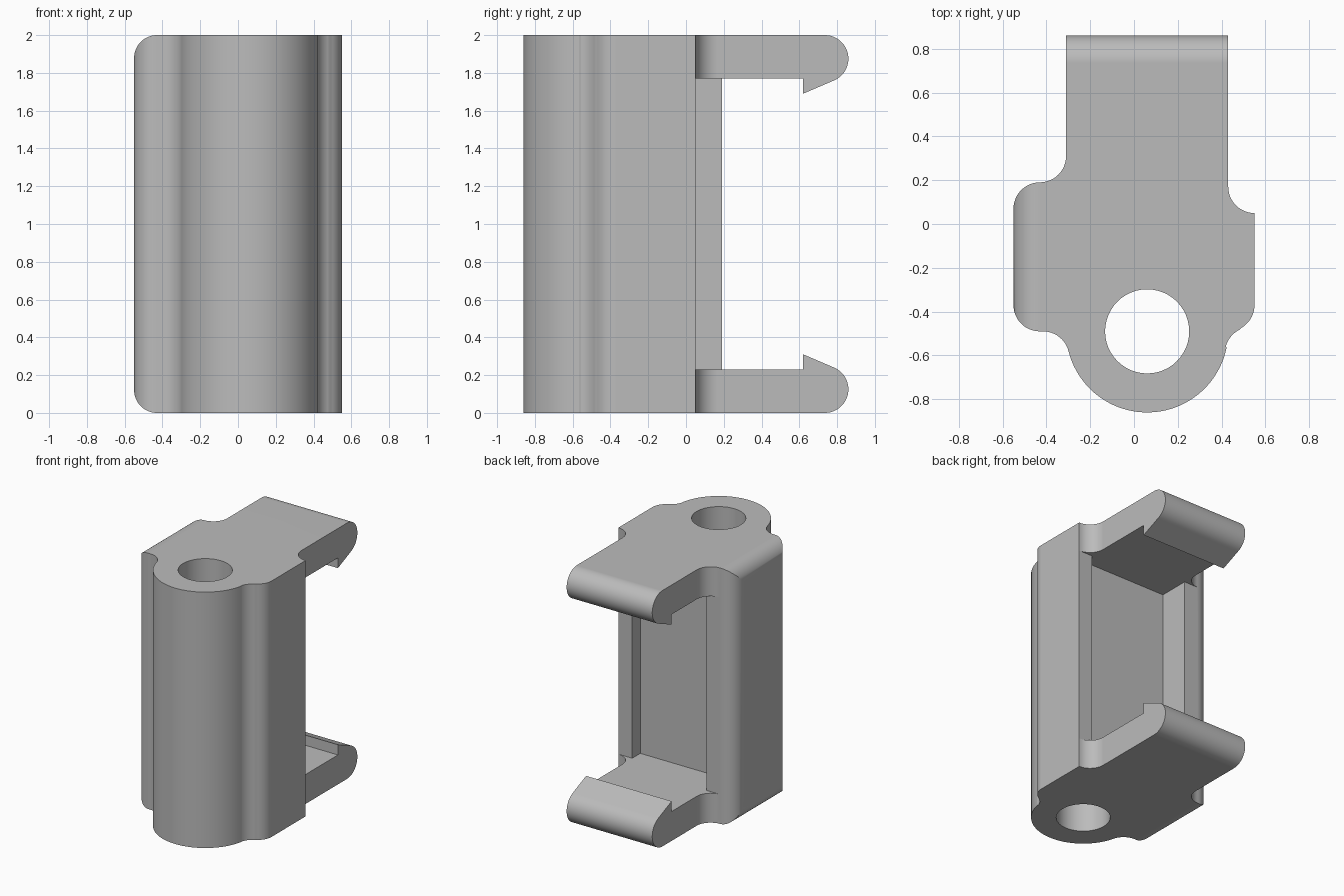
import bpy, bmesh
from math import sin, cos, radians
from mathutils import Vector

cube = bpy.data.objects.get("Cube")
if cube:
    bpy.data.objects.remove(cube, do_unlink=True)

R = 0.12  # common fillet radius


def arc(cx, cy, r, start, end, steps=12):
    """Points along an arc, angles in degrees."""
    angles = [radians(start + (end - start) * i / steps) for i in range(steps + 1)]
    return [(cx + r * cos(a), cy + r * sin(a)) for a in angles]


def prism(name, outline, axis, low, high):
    """Extrude a closed outline along one axis."""
    place = {"x": lambda a, b, d: (d, a, b),
             "y": lambda a, b, d: (a, d, b),
             "z": lambda a, b, d: (a, b, d)}[axis]
    along = Vector(place(0, 0, high - low))
    bm = bmesh.new()
    face = bm.faces.new([bm.verts.new(place(a, b, low)) for a, b in outline])
    swept = bmesh.ops.extrude_face_region(bm, geom=[face], use_keep_orig=True)
    moved = [v for v in swept["geom"] if isinstance(v, bmesh.types.BMVert)]
    bmesh.ops.translate(bm, verts=moved, vec=along)
    bmesh.ops.recalc_face_normals(bm, faces=bm.faces[:])
    mesh = bpy.data.meshes.new(name)
    bm.to_mesh(mesh)
    bm.free()
    obj = bpy.data.objects.new(name, mesh)
    bpy.context.collection.objects.link(obj)
    return obj


def shape(obj, tool, operation):
    """Apply a boolean, then discard the tool."""
    mod = obj.modifiers.new(operation, "BOOLEAN")
    mod.object, mod.operation, mod.solver = tool, operation, "EXACT"
    bpy.context.view_layer.objects.active = obj
    bpy.ops.object.modifier_apply(modifier=mod.name)
    bpy.data.objects.remove(tool, do_unlink=True)


# Plan outline: round boss, side wings and clip arms
plan = (arc(0.06, -0.49, 0.37, 194.2, 348.1, 40)
        + arc(0.535, -0.59, R, 168.1, 115.5)[1:]
        + arc(0.43, -0.37, R, -64.5, 0)[1:]
        + arc(0.55, 0.17, R, 270, 180)
        + [(0.43, 1), (-0.31, 1)]
        + arc(-0.43, 0.31, R, 0, -90)
        + arc(-0.43, 0.07, R, 90, 180)[1:]
        + arc(-0.43, -0.37, R, 180, 270)
        + arc(-0.415, -0.61, R, 90, 14.2)[:-1])
bracket = prism("clip_bracket", plan, "z", 0, 2)

# Rounded upper and lower edges of one wing
front = [(1, -1), (1, 3), (-0.43, 3)]
front += arc(-0.43, 1.88, R, 90, 180) + arc(-0.43, 0.12, R, 180, 270) + [(-0.43, -1)]
shape(bracket, prism("wing_rounding", front, "y", -2, 2), "INTERSECT")

# Recess between the clips
recess = [(-0.8, 0.19), (-0.31, 0.19), (-0.31, -0.05), (0.43, -0.05),
          (0.43, 0.05), (0.8, 0.05), (0.8, 0.45), (-0.8, 0.45)]
shape(bracket, prism("recess_cutter", recess, "z", 0.23, 1.77), "DIFFERENCE")

# Side outline with a barbed, rounded hook on each clip
hook = arc(0.735, 0.125, 0.125, -90, 70, 24) + [(0.62, 0.31), (0.62, 0.23), (0.4, 0.23)]
side = [(-1, -0.5), (0.735, -0.5)] + hook
side += [(y, 2 - z) for y, z in reversed(hook)] + [(0.735, 2.5), (-1, 2.5)]
shape(bracket, prism("hook_outline", side, "x", -2, 2), "INTERSECT")

# Through hole in the boss
hole = arc(0.06, -0.49, 0.192, 0, 360, 48)[:-1]
shape(bracket, prism("hole_cutter", hole, "z", -1, 3), "DIFFERENCE")

# Plain grey finish
grey = bpy.data.materials.new("plain_grey")
grey.use_nodes = True
color = (0.5, 0.5, 0.5, 1)
grey.diffuse_color = color
grey.node_tree.nodes["Principled BSDF"].inputs["Base Color"].default_value = color
bracket.data.materials.clear()
bracket.data.materials.append(grey)
for poly in bracket.data.polygons:
    poly.material_index = 0

bpy.ops.object.select_all(action="DESELECT")
bracket.select_set(True)
bpy.context.view_layer.objects.active = bracket
bpy.ops.object.shade_smooth_by_angle(angle=radians(25))
bracket.modifiers.new("even_shading", "WEIGHTED_NORMAL").keep_sharp = True
